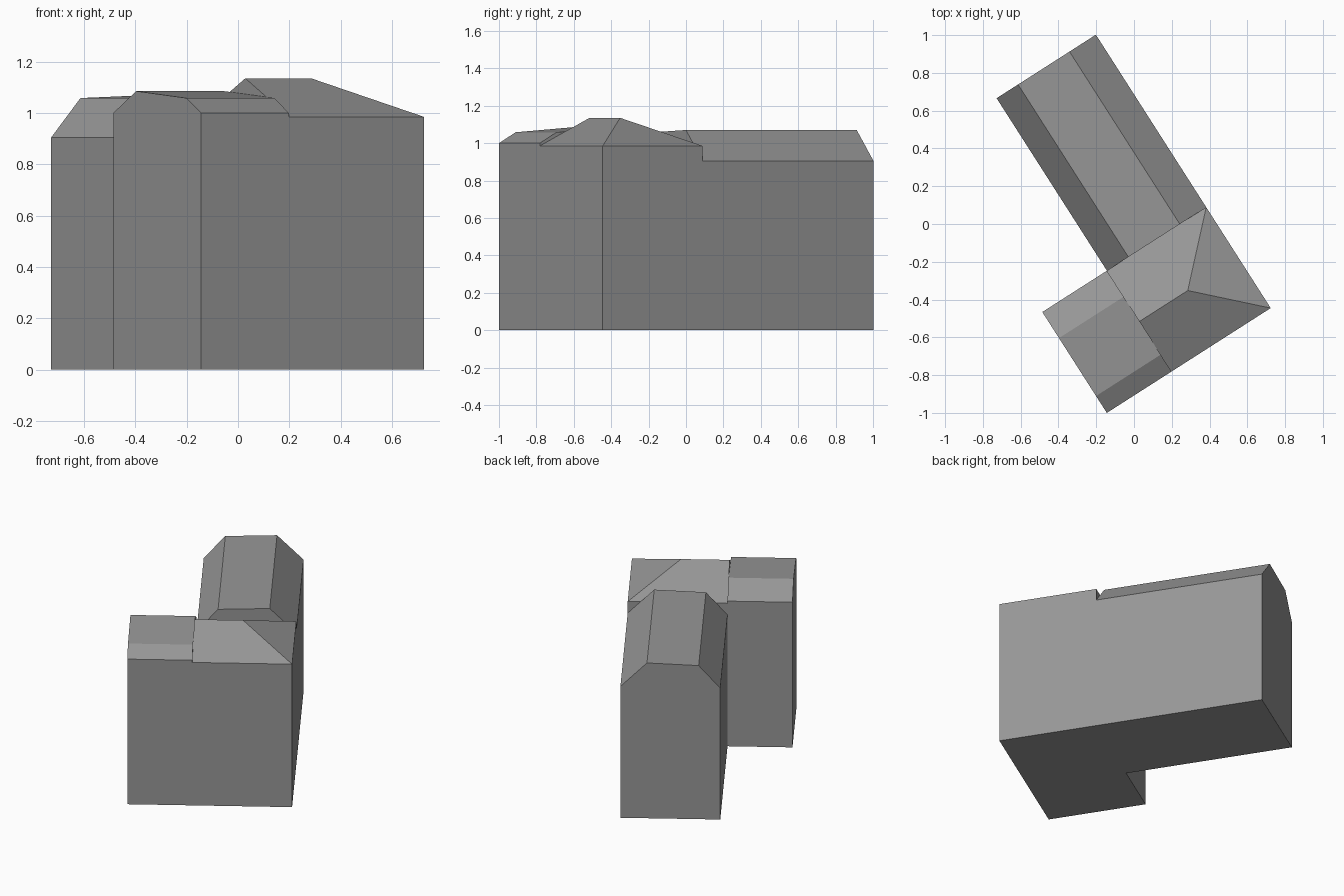
import bpy
import bmesh
from math import radians
from mathutils import Matrix

cube = bpy.data.objects.get("Cube")
if cube:
    bpy.data.objects.remove(cube, do_unlink=True)

# One plain grey for the whole building
GREY = (0.31, 0.31, 0.31, 1.0)
mat = bpy.data.materials.new("stone_grey")
mat.use_nodes = True
mat.diffuse_color = GREY
mat.node_tree.nodes["Principled BSDF"].inputs["Base Color"].default_value = GREY

# The plan is laid out square, then turned about z
TURN = Matrix.Rotation(radians(32.6), 4, 'Z')


def block(name, roof, start, end, along_x, hip=0.0):
    """Extrude a wall-and-roof section; hip pulls the far ridge points inward."""
    section = [(roof[0][0], 0.0), *roof, (roof[-1][0], 0.0)]
    last = len(section) - 1
    bm = bmesh.new()

    def ring(pos, inset):
        verts = []
        for i, (side, z) in enumerate(section):
            d = pos - inset if 1 < i < last - 1 else pos
            verts.append(bm.verts.new((d, side, z) if along_x else (side, d, z)))
        return verts

    near, far = ring(start, 0.0), ring(end, hip)
    for i in range(len(section)):
        j = (i + 1) % len(section)
        bm.faces.new((near[i], near[j], far[j], far[i]))
    bm.faces.new(near)
    if hip:
        # Wall below the eaves and sloping hip above them
        bm.faces.new((far[0], far[1], far[-2], far[-1]))
        bm.faces.new(far[1:-1])
    else:
        bm.faces.new(far)
    bmesh.ops.recalc_face_normals(bm, faces=bm.faces)
    bm.transform(TURN)
    mesh = bpy.data.meshes.new(name)
    bm.to_mesh(mesh)
    bm.free()
    mesh.materials.append(mat)
    obj = bpy.data.objects.new(name, mesh)
    bpy.context.collection.objects.link(obj)
    return obj


FRONT, BACK, SEAM, SIDE = -0.765, -0.131, -0.254, 0.37

# Main block: ridged roof, gabled at the seam and hipped at the outer side
block("main_block", [(FRONT, 0.985), (-0.45, 1.135), (BACK, 0.985)],
      SEAM, SIDE, True, hip=0.32)

# Short side block: roof with a gently tilted top
block("side_block", [(FRONT, 1.0), (-0.659, 1.058), (-0.295, 1.085), (BACK, 1.0)],
      -0.66, SEAM, True)

# Long rear wing: lower eaves and a broad flattened top
block("rear_wing", [(SEAM, 0.905), (-0.119, 1.058), (0.204, 1.07), (SIDE, 0.905)],
      BACK, 0.953, False)
